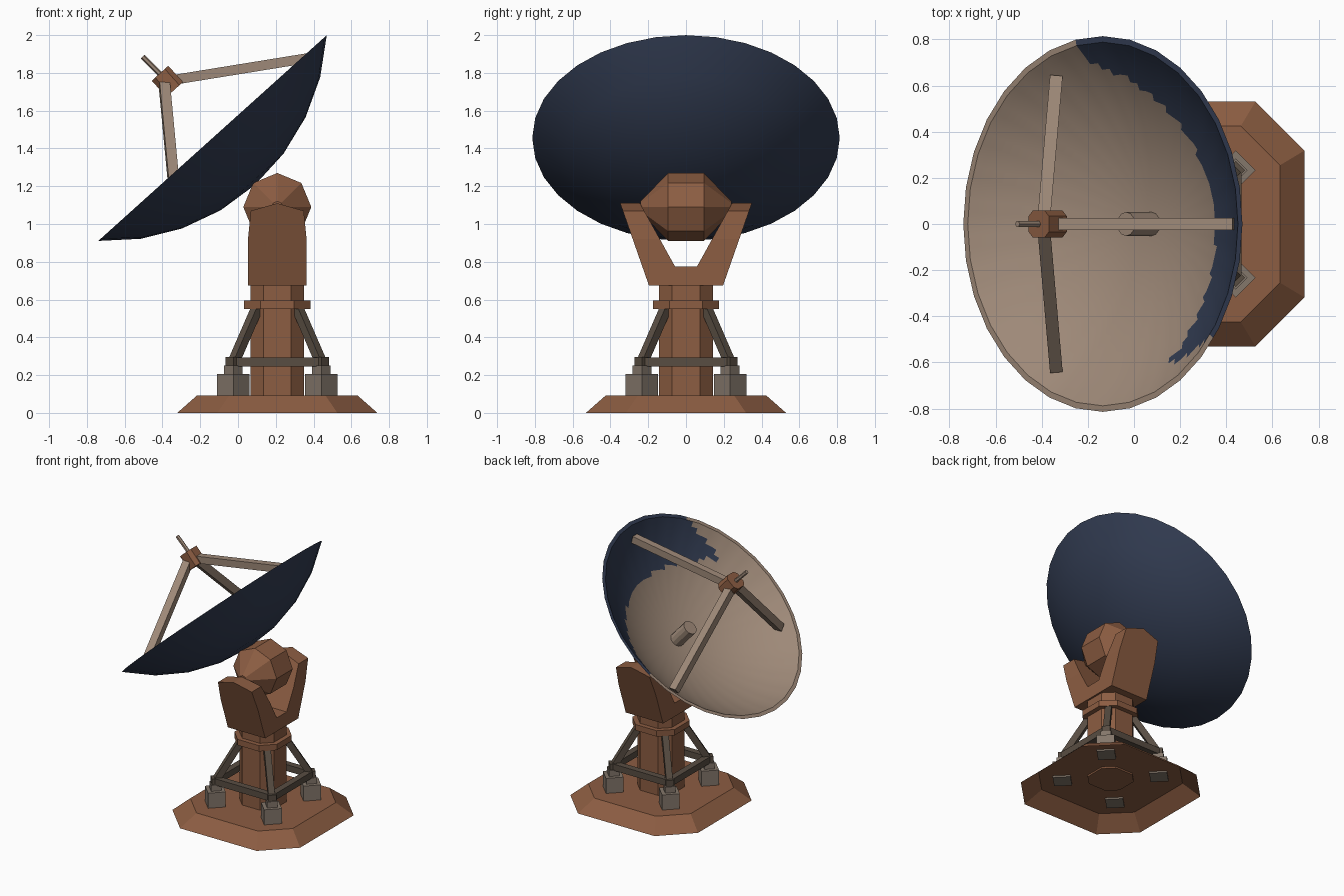
import bpy, bmesh, math
from mathutils import Vector, Matrix

if "Cube" in bpy.data.objects:
    bpy.data.objects.remove(bpy.data.objects["Cube"])

CX = 0.208                      # mast axis in x


def mat(name, r, g, b):
    lin = lambda c: ((c / 255 + 0.055) / 1.055) ** 2.4 if c > 10 else c / 3294
    m = bpy.data.materials.new(name)
    m.diffuse_color = (lin(r), lin(g), lin(b), 1)
    m.use_nodes = True
    m.node_tree.nodes["Principled BSDF"].inputs["Base Color"].default_value = m.diffuse_color
    return m


RUST = mat("rust_brown", 140, 93, 66)
BEIGE = mat("warm_beige", 158, 137, 120)
NAVY = mat("dark_navy", 50, 60, 82)
GREY = mat("stone_grey", 132, 119, 107)
DARK = mat("dark_bronze", 88, 77, 66)


def finish(name, bm, mats, recalc=True):
    if recalc:
        bmesh.ops.recalc_face_normals(bm, faces=bm.faces)
    me = bpy.data.meshes.new(name)
    bm.to_mesh(me)
    bm.free()
    for m in mats:
        me.materials.append(m)
    ob = bpy.data.objects.new(name, me)
    bpy.context.collection.objects.link(ob)
    return ob


def loft(name, loops, m, caps=(True, True), matrix=None):
    """Skin a list of equal-length point loops."""
    bm = bmesh.new()
    rows = [[bm.verts.new(p) for p in lp] for lp in loops]
    n = len(rows[0])
    for a, b in zip(rows, rows[1:]):
        for k in range(n):
            bm.faces.new((a[k], a[(k + 1) % n], b[(k + 1) % n], b[k]))
    if caps[0]:
        bm.faces.new(rows[0])
    if caps[1]:
        bm.faces.new(rows[-1])
    if matrix:
        bm.transform(matrix)
    return finish(name, bm, [m])


def octa(h, flat, z):
    """Square of half-size h with cut corners, centred on the mast."""
    c = h * flat
    pts = [(h, -c), (h, c), (c, h), (-c, h), (-h, c), (-h, -c), (-c, -h), (c, -h)]
    return [(CX + x, y, z) for x, y in pts]


def ring(r, n, z, off=0.0):
    return [(r * math.cos(2 * math.pi * k / n + off), r * math.sin(2 * math.pi * k / n + off), z)
            for k in range(n)]


def beam(name, a, b, w, m, sides=4):
    a, b = Vector(a), Vector(b)
    q = (b - a).to_track_quat('Z', 'Y').to_matrix().to_4x4()
    r = w / 2 / math.cos(math.pi / sides)
    return loft(name, [ring(r, sides, 0, math.pi / sides), ring(r, sides, (b - a).length, math.pi / sides)],
                m, matrix=Matrix.Translation(a) @ q)


# Base plinth (open underneath), mast and collar
loft("base_plinth", [octa(0.53, 0.6, 0), octa(0.425, 0.6, 0.092)], RUST, caps=(False, True))
loft("mast", [octa(0.142, 0.52, 0.08), octa(0.142, 0.52, 0.68)], RUST)
loft("mast_collar", [octa(0.176, 0.5, 0.55), octa(0.176, 0.5, 0.594)], RUST)

# Four feet with dark bracing frame
corners = [(1, 1), (-1, 1), (-1, -1), (1, -1)]
R = 0.233
for i, (sx, sy) in enumerate(corners):
    x, y = CX + sx * R, sy * R
    at = Matrix.Translation((x, y, 0))
    loft(f"foot_{i}", [ring(0.086, 4, 0.08), ring(0.086, 4, 0.205)], GREY, matrix=at)
    loft(f"foot_cap_{i}", [ring(0.05, 4, 0.2), ring(0.05, 4, 0.25)], GREY, matrix=at)
    beam(f"brace_{i}", (x, y, 0.265), (CX + sx * 0.105, sy * 0.105, 0.56), 0.045, DARK)
    nx, ny = corners[(i + 1) % 4]
    beam(f"brace_rail_{i}", (x, y, 0.27), (CX + nx * R, ny * R, 0.27), 0.048, DARK)
    loft(f"brace_joint_{i}", [ring(0.04, 4, 0.245), ring(0.04, 4, 0.295)], DARK, matrix=at)

# Yoke: saddle block and two leaning arms
outer = lambda z: 0.196 + 0.35 * (z - 0.674)
inner = lambda z: 0.058 + 0.555 * (z - 0.775)
H = 0.155
loft("yoke_saddle", [[(CX - H, s * outer(z), z) for s, z in ((-1, .674), (1, .674), (1, .775), (-1, .775))],
                     [(CX + H, s * outer(z), z) for s, z in ((-1, .674), (1, .674), (1, .775), (-1, .775))]], RUST)
side = [(-H, .77), (H, .77), (H, .92), (.14, 1.07), (0, 1.11), (-.14, 1.07), (-H, .92)]
for nm, s in (("left", -1), ("right", 1)):
    loft(f"yoke_arm_{nm}", [[(CX + x, s * f(z), z) for x, z in side] for f in (inner, outer)], RUST)

# Faceted elevation hub between the arms
turn = Matrix.Translation((CX, 0, 1.09)) @ Matrix.Rotation(math.pi / 2, 4, 'X')
loft("elevation_hub", [ring(r, 8, y) for r, y in ((.03, -.24), (.18, -.095), (.18, .095), (.03, .24))],
     RUST, matrix=turn)

# Dish frame: local x up the rim, local z along the dish axis
u, n = Vector((.743, 0, .669)), Vector((-.669, 0, .743))
DISH = Matrix(((u.x, 0, n.x, -.135), (0, 1, 0, 0), (u.z, 0, n.z, 1.455), (0, 0, 0, 1)))


def cap(rim, depth, rings, segs):
    """Rings of a shallow 32-sided spherical bowl, centre outwards."""
    rad = (rim * rim + depth * depth) / (2 * depth)
    full, step = math.asin(rim / rad), 2 * math.pi / 32
    rows = []
    for i in range(1, rings + 1):
        t = full * i / rings
        rows.append(facet_ring(rad * math.sin(t), rad - depth - rad * math.cos(t), segs))
    return rows


def facet_ring(r, z, segs):
    step, out = 2 * math.pi / 32, []
    for k in range(segs):
        a = 2 * math.pi * k / segs
        f = math.cos(step / 2) / math.cos((a + 1e-7) % step - step / 2)
        out.append((r * f * math.cos(a), r * f * math.sin(a), z))
    return out


def bowl(name, rows, depth, mats, flip, rule=None):
    bm = bmesh.new()
    vs = [[bm.verts.new(p) for p in row] for row in rows]
    c, m = bm.verts.new((0, 0, -depth)), len(rows[0])
    for k in range(m):
        j = (k + 1) % m
        bm.faces.new((c, vs[0][k], vs[0][j]))
        for a, b in zip(vs, vs[1:]):
            bm.faces.new((a[k], b[k], b[j], a[j]))
    if flip:
        bmesh.ops.reverse_faces(bm, faces=bm.faces)
    for f in bm.faces:
        f.smooth = True
        if rule:
            f.material_index = int(rule(f.calc_center_median()))
    bm.transform(DISH)
    return finish(name, bm, mats, recalc=False)


def navy_patch(p):
    """Dark crescent along the upper rim of the bowl."""
    return (math.hypot(p.x + .367, p.y + .098) > .83 and p.y > -.584 + .36 * (p.x - .385)
            and math.degrees(math.atan2(p.y, p.x)) < 101)


bowl("dish_back", cap(.814, .335, 4, 32), .335, [NAVY], True)
front = bowl("dish_front", cap(.788, .315, 24, 96) + [facet_ring(.814, 0, 96)], .315,
             [BEIGE, NAVY], False, navy_patch)
for ob in (front,):
    bpy.context.view_layer.objects.active = ob
    ob.select_set(True)
    bpy.ops.object.shade_smooth_by_angle(angle=math.radians(25))

# Stub horn in the bowl centre
loft("centre_horn", [ring(.052, 12, -.33), ring(.052, 12, -.15)], BEIGE, matrix=DISH)

# Feed box on three struts, with a thin probe
F = Vector((-.374, 0, 1.755))
at = Matrix.Translation(F) @ DISH.to_3x3().to_4x4()
h, c = .059, .034
sect = [(h, -c), (h, c), (c, h), (-c, h), (-h, c), (-h, -c), (-c, -h), (c, -h)]
loft("feed_box", [[(x, y, z) for x, y in sect] for z in (-.058, .058)], RUST, matrix=at)
beam("feed_probe", F, (-.505, 0, 1.887), .024, BEIGE, 6)
beam("feed_strut_top", (-.36, 0, 1.76), (.43, 0, 1.888), .052, BEIGE)
for nm, s in (("left", -1), ("right", 1)):
    beam(f"feed_strut_{nm}", (-.39, s * .03, 1.74), (-.338, s * .625, 1.19), .055, BEIGE)
